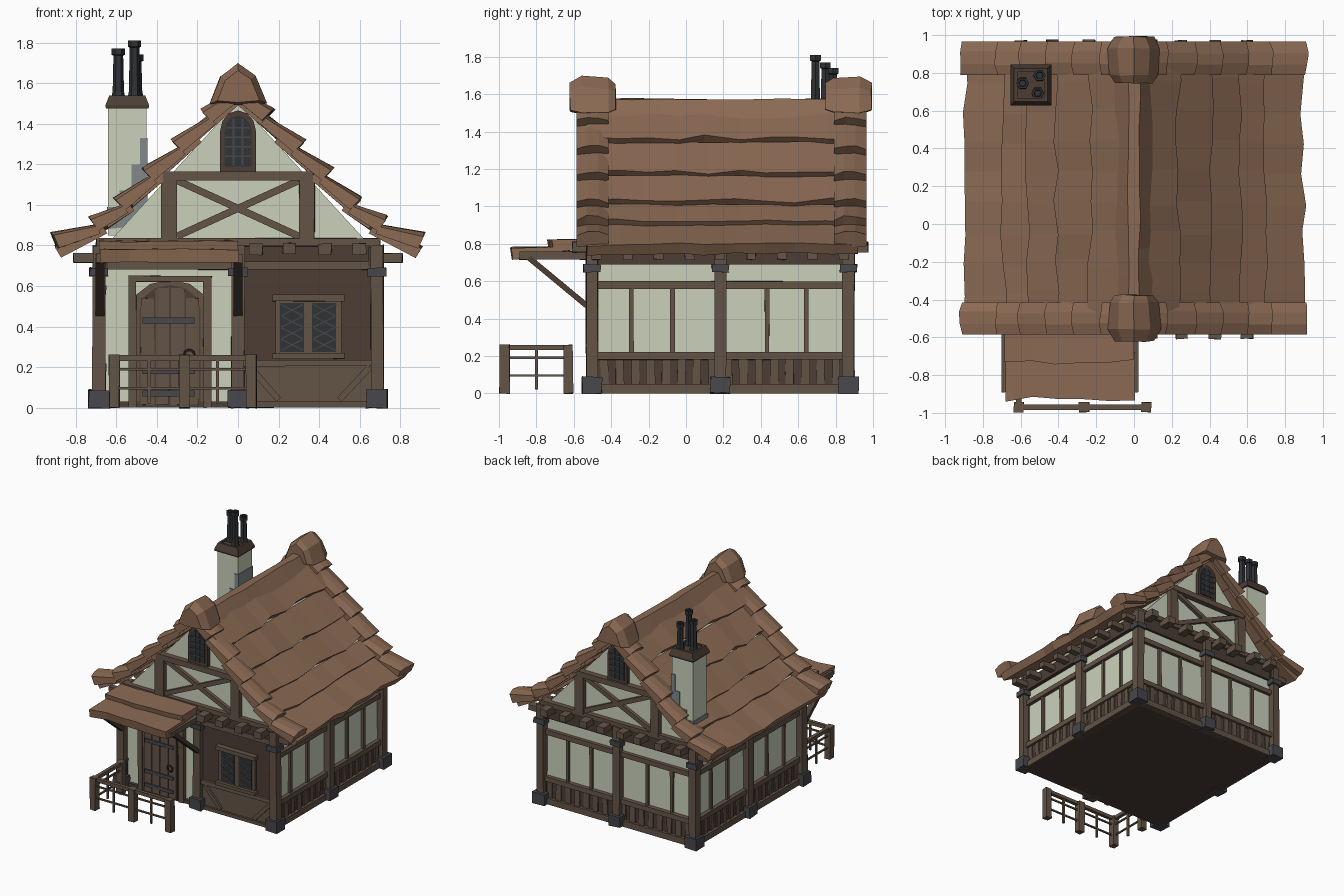
import bpy, bmesh, math, random
from mathutils import Vector

if "Cube" in bpy.data.objects:
    bpy.data.objects.remove(bpy.data.objects["Cube"])

random.seed(4)
YC = 0.183  # centre of the square house plan along y


def material(name, r, g, b):
    m = bpy.data.materials.new(name)
    m.diffuse_color = (r, g, b, 1)
    m.use_nodes = True
    m.node_tree.nodes["Principled BSDF"].inputs["Base Color"].default_value = m.diffuse_color
    return m


ROOF = material("roof_brown", 0.26, 0.145, 0.088)
PLASTER = material("plaster", 0.60, 0.64, 0.50)
WOOD = material("wood", 0.125, 0.088, 0.062)
DARK = material("dark_wood", 0.072, 0.048, 0.036)
STONE = material("stone", 0.065, 0.065, 0.075)
IRON = material("iron", 0.03, 0.032, 0.036)
LEAD = material("lead", 0.22, 0.25, 0.25)


def loft(name, rings, mat, jitter=0.0):
    """Skin a list of equal point rings and cap both ends."""
    bm = bmesh.new()
    j = lambda: random.uniform(-jitter, jitter)
    vs = [[bm.verts.new(Vector(p) + Vector((j(), j(), j()))) for p in r] for r in rings]
    n = len(vs[0])
    for a, b in zip(vs, vs[1:]):
        for i in range(n):
            bm.faces.new((a[i], a[(i + 1) % n], b[(i + 1) % n], b[i]))
    bm.faces.new(vs[0][::-1])
    bm.faces.new(vs[-1])
    bmesh.ops.recalc_face_normals(bm, faces=bm.faces)
    me = bpy.data.meshes.new(name)
    bm.to_mesh(me)
    bm.free()
    me.materials.append(mat)
    ob = bpy.data.objects.new(name, me)
    bpy.context.collection.objects.link(ob)
    return ob


def on(side, u, d, z):
    """Point on a house side: u along the wall, d outward from the plan centre."""
    return {"F": (u, YC - d, z), "B": (u, YC + d, z), "R": (d, YC + u, z), "L": (-d, YC + u, z)}[side]


def prism(name, side, pts, d0, d1, mat, jitter=0.0):
    return loft(name, [[on(side, u, d, z) for u, z in pts] for d in (d0, d1)], mat, jitter)


def panel(name, side, u0, u1, z0, z1, d0, d1, mat, jitter=0.0):
    return prism(name, side, [(u0, z0), (u1, z0), (u1, z1), (u0, z1)], d0, d1, mat, jitter)


def box(name, x0, x1, y0, y1, z0, z1, mat, jitter=0.0):
    return loft(name, [[(x0, y0, z), (x1, y0, z), (x1, y1, z), (x0, y1, z)] for z in (z0, z1)], mat, jitter)


def beam(name, p, q, w, h, mat):
    p, q = Vector(p), Vector(q)
    r = (q - p).to_track_quat("Z", "Y")
    sec = [r @ Vector((a * w / 2, b * h / 2, 0)) for a, b in ((-1, -1), (1, -1), (1, 1), (-1, 1))]
    return loft(name, [[c + s for s in sec] for c in (p, q)], mat)


def arch(u0, u1, z0, z1, rise):
    c, r = (u0 + u1) / 2, (u1 - u0) / 2
    return [(u0, z0), (u1, z0)] + [(c + r * math.cos(i * math.pi / 6), z1 - rise + rise * math.sin(i * math.pi / 6))
                                   for i in range(7)]


def course(name, put, a, b, t, s0, s1, n, rough, drop=0.0):
    """One wedge-shaped roof course from a (up slope) to b (down slope)."""
    a, b = Vector(a), Vector(b)
    d = (b - a).normalized()
    nor = Vector((-d.y, d.x)) if d.x > 0 else Vector((d.y, -d.x))
    rings = []
    for i in range(n + 1):
        k = random.uniform(-rough, rough)
        lift = random.uniform(-rough, rough) * 0.4 - (drop if i in (0, n) else 0)
        e = b + d * k
        ring = [a - nor * 0.03, a + nor * (0.02 + lift * 0.5), e + nor * (t + lift), e - nor * 0.012]
        s = s0 + (s1 - s0) * i / n + (random.uniform(-rough, rough) if 0 < i < n else 0)
        rings.append([put(p.x, s, p.y) for p in ring])
    return loft(name, rings, ROOF)


# Plaster body, floor and gable prism
box("floor", -0.69, 0.69, YC - 0.69, YC + 0.69, 0.0, 0.03, DARK)
box("wall_body", -0.665, 0.665, YC - 0.665, YC + 0.665, 0.02, 0.80, PLASTER)
prism("gable_body", "F", [(-0.66, 0.79), (0.66, 0.79), (0, 1.51)], -0.67, 0.67, PLASTER)

# Posts with stone feet and collars
for x in (-0.685, 0, 0.685):
    for y in (-0.685, 0, 0.685):
        if x == 0 and y == 0:
            continue
        c = YC + y
        box("post", x - 0.032, x + 0.032, c - 0.032, c + 0.032, 0, 0.80, WOOD, 0.004)
        box("post_foot", x - 0.053, x + 0.053, c - 0.053, c + 0.053, 0, 0.088, STONE, 0.004)
        box("post_collar", x - 0.046, x + 0.046, c - 0.046, c + 0.046, 0.648, 0.69, STONE, 0.003)

# Timber framing of the side and back walls
for side in "RLB":
    panel("sill_beam", side, -0.68, 0.68, 0, 0.05, 0.65, 0.70, WOOD)
    panel("plank_panel", side, -0.68, 0.68, 0.05, 0.18, 0.65, 0.675, DARK)
    panel("lower_rail", side, -0.68, 0.68, 0.18, 0.22, 0.65, 0.697, WOOD, 0.002)
    panel("upper_rail", side, -0.68, 0.68, 0.56, 0.60, 0.65, 0.692, WOOD, 0.002)
    for u in (-0.475, -0.255, 0.25, 0.46):
        panel("stud", side, u - 0.012, u + 0.012, 0.21, 0.57, 0.65, 0.684, WOOD, 0.002)
    for i in range(16):
        u = -0.62 + i * 1.24 / 15
        panel("plank", side, u - 0.022, u + 0.022, 0.04, 0.185, 0.65, 0.684, WOOD, 0.004)

# Wall plates and joist ends under the eaves
for side in "RL":
    panel("wall_plate", side, -0.70, 0.70, 0.69, 0.79, 0.64, 0.695, DARK)
    for i in range(9):
        u = -0.66 + i * 0.165
        panel("eave_joist", side, u - 0.026, u + 0.026, 0.715, 0.76, 0.65, 0.81, WOOD, 0.003)
for side in "FB":
    panel("gable_band", side, -0.68, 0.68, 0.69, 0.81, 0.64, 0.685, DARK)
    panel("gable_beam", side, -0.70, 0.70, 0.795, 0.835, 0.64, 0.705, WOOD, 0.002)
    for u in (-0.6, -0.43, -0.24, -0.09, 0.09, 0.25, 0.43, 0.6):
        if side == "B" or u > 0:
            panel("joist_end", side, u - 0.032, u + 0.032, 0.755, 0.81, 0.65, 0.79, WOOD, 0.004)

# Gable timber and arched windows
for side in "FB":
    for s in (-1, 1):
        panel("gable_post", side, s * 0.34 - 0.038, s * 0.34 + 0.038, 0.82, 1.14, 0.65, 0.71, WOOD, 0.003)
        beam("gable_cross", on(side, -0.3 * s, 0.68, 0.845), on(side, 0.3 * s, 0.68, 1.12), 0.035, 0.035, WOOD)
    panel("gable_tie", side, -0.37, 0.37, 1.12, 1.165, 0.65, 0.715, WOOD)
    prism("gable_window_frame", side, arch(-0.088, 0.088, 1.165, 1.465, 0.10), 0.65, 0.70, DARK)
    prism("gable_window_pane", side, arch(-0.066, 0.066, 1.19, 1.44, 0.08), 0.66, 0.705, IRON)
    for u in (-0.022, 0.022):
        panel("gable_window_bar", side, u - 0.004, u + 0.004, 1.19, 1.425, 0.66, 0.711, STONE)
    for i in range(4):
        panel("gable_window_bar", side, -0.064, 0.064, 1.235 + i * 0.047, 1.243 + i * 0.047, 0.66, 0.711, STONE)

# Front right bay: timber wall, braced base and lattice window
panel("front_timber_wall", "F", 0.0, 0.67, 0.02, 0.70, 0.65, 0.677, DARK)
panel("front_base_panel", "F", 0.03, 0.66, 0.02, 0.22, 0.65, 0.684, WOOD)
for z in (0.0, 0.205):
    panel("front_base_rail", "F", 0.03, 0.66, z, z + 0.03, 0.65, 0.70, WOOD, 0.002)
for p, q in (((0.06, 0.20), (0.2, 0.04)), ((0.65, 0.20), (0.5, 0.04))):
    beam("front_base_brace", on("F", p[0], 0.685, p[1]), on("F", q[0], 0.685, q[1]), 0.03, 0.03, WOOD)
panel("front_upper_rail", "F", -0.68, 0.68, 0.68, 0.72, 0.65, 0.70, WOOD, 0.002)
panel("window_frame", "F", 0.185, 0.51, 0.25, 0.54, 0.66, 0.695, WOOD)
panel("window_sill", "F", 0.17, 0.525, 0.24, 0.268, 0.66, 0.72, WOOD, 0.002)
panel("window_lintel", "F", 0.17, 0.525, 0.525, 0.558, 0.66, 0.72, WOOD, 0.002)
for u0 in (0.208, 0.366):
    u1 = u0 + 0.118
    panel("window_pane", "F", u0, u1, 0.275, 0.515, 0.66, 0.699, IRON)
    for i in range(4):
        z = 0.28 + i * 0.057
        for a, b in ((u0, u1), (u1, u0)):
            beam("window_lattice", on("F", a, 0.70, z), on("F", b, 0.70, z + 0.06), 0.005, 0.005, STONE)

# Door with frame, planks, straps and ring handle
prism("door_frame", "F", arch(-0.53, -0.14, 0, 0.63, 0.15), 0.65, 0.69, WOOD)
panel("door_lintel", "F", -0.54, -0.13, 0.62, 0.65, 0.65, 0.705, WOOD, 0.002)
for u in (-0.52, -0.15):
    panel("door_jamb", "F", u - 0.02, u + 0.02, 0, 0.63, 0.65, 0.70, WOOD, 0.003)
prism("door", "F", arch(-0.485, -0.185, 0.01, 0.605, 0.12), 0.66, 0.697, DARK)
for i in range(4):
    u = -0.446 + i * 0.074
    panel("door_plank", "F", u - 0.033, u + 0.033, 0.015, 0.54 if i in (0, 3) else 0.59, 0.66, 0.703, WOOD, 0.002)
for z in (0.07, 0.18, 0.43):
    panel("door_strap", "F", -0.47, -0.215, z - 0.014, z + 0.014, 0.66, 0.712, STONE)
bpy.ops.mesh.primitive_torus_add(major_segments=10, minor_segments=5, major_radius=0.024, minor_radius=0.007,
                                 location=on("F", -0.24, 0.715, 0.26), rotation=(math.pi / 2, 0, 0))
bpy.context.object.name = "door_ring"
bpy.context.object.data.materials.append(IRON)

# Main roof courses, verges and ridge, mirrored left and right
base = [(0, 1.53), (0.2, 1.33), (0.375, 1.15), (0.53, 0.995), (0.66, 0.885), (0.87, 0.755)]
verge = [(0, 1.55), (0.13, 1.42), (0.28, 1.27), (0.42, 1.13), (0.56, 0.985), (0.69, 0.885), (0.89, 0.797)]
for s in (-1, 1):
    put = lambda p, y, z: (s * p, y, z)
    for a, b in zip(base, base[1:]):
        course("roof_course", put, a, b, 0.05, -0.53, 0.92, 9, 0.02)
    for y0, y1 in ((-0.585, -0.415), (0.79, 0.965)):
        for a, b in zip(verge, verge[1:]):
            course("verge_course", put, a, b, 0.075, y0, y1, 3, 0.008, 0.02)
ridge = [(-0.1, 1.47), (-0.03, 1.575), (0.03, 1.575), (0.1, 1.47)]
loft("ridge_cap", [[(x, -0.45 + i * 0.16, z) for x, z in ridge] for i in range(9)], ROOF, 0.006)
crown = [(0, 1.49), (-0.14, 1.50), (-0.085, 1.635), (0, 1.695), (0.085, 1.635), (0.14, 1.50)]
for c, s in ((-0.495, -1), (0.868, 1)):
    rings = [[(x * k, c + s * d, 1.56 + (z - 1.56) * k) for x, z in crown]
             for d, k in ((-0.12, 0.72), (-0.08, 0.92), (0.06, 1.0), (0.125, 0.75))]
    loft("ridge_crown", rings, ROOF, 0.004)

# Porch roof on beams and braces
porch = lambda p, x, z: (x, -p, z)
course("porch_course", porch, (0.50, 0.805), (0.72, 0.765), 0.055, -0.685, 0.0, 5, 0.014)
course("porch_course", porch, (0.68, 0.765), (0.92, 0.728), 0.055, -0.68, 0.005, 5, 0.014)
for x in (-0.68, 0.0):
    box("porch_beam", x - 0.022, x + 0.022, -0.89, -0.50, 0.715, 0.76, WOOD, 0.002)
    beam("porch_brace", (x, -0.84, 0.725), (x, -0.52, 0.46), 0.045, 0.03, DARK)
box("porch_cross_beam", -0.69, 0.015, -0.87, -0.835, 0.72, 0.755, WOOD)

# Fence across the front, returning on the left
posts = [(0.065, -0.97), (-0.265, -0.97), (-0.61, -0.97), (-0.61, -0.63)]
for x, y in posts:
    box("fence_post", x - 0.026, x + 0.026, y - 0.026, y + 0.026, 0, 0.26, WOOD, 0.003)
for (x0, y0), (x1, y1) in zip(posts, posts[1:]):
    beam("fence_top_rail", (x0, y0, 0.245), (x1, y1, 0.245), 0.028, 0.028, WOOD)
    for z in (0.095, 0.19):
        beam("fence_rail", (x0, y0, z), (x1, y1, z), 0.012, 0.012, WOOD)
    mx, my = (x0 + x1) / 2, (y0 + y1) / 2
    beam("fence_baluster", (mx, my, 0.02), (mx, my, 0.24), 0.015, 0.015, WOOD)

# Chimney with stepped flashing, flared cap and three hexagonal pots
box("chimney", -0.64, -0.452, 0.648, 0.825, 0.85, 1.49, PLASTER)
steps = [(-0.646, 0.88), (-0.646, 0.99), (-0.585, 0.99), (-0.585, 1.07), (-0.525, 1.07), (-0.525, 1.2),
         (-0.482, 1.2), (-0.482, 1.33), (-0.446, 1.33), (-0.446, 0.9)]
loft("chimney_flashing", [[(x, y, z) for x, z in steps] for y in (0.642, 0.831)], LEAD)
cap = [(1.475, 0.105), (1.49, 0.108), (1.54, 0.088), (1.54, 0.07), (1.53, 0.07)]
loft("chimney_cap", [[(-0.546 + a * r, 0.736 + b * r, z) for a, b in ((-1, -1), (1, -1), (1, 1), (-1, 1))]
                     for z, r in cap], DARK)
for x, y, top in ((-0.51, 0.692, 1.81), (-0.59, 0.745, 1.77), (-0.5, 0.787, 1.74)):
    prof = [(1.52, 0.036), (1.56, 0.028), (top - 0.035, 0.024), (top - 0.03, 0.033), (top, 0.033),
            (top, 0.02), (top - 0.05, 0.018)]
    loft("chimney_pot", [[(x + r * math.cos(i * math.pi / 3), y + r * math.sin(i * math.pi / 3), z)
                          for i in range(6)] for z, r in prof], IRON)
